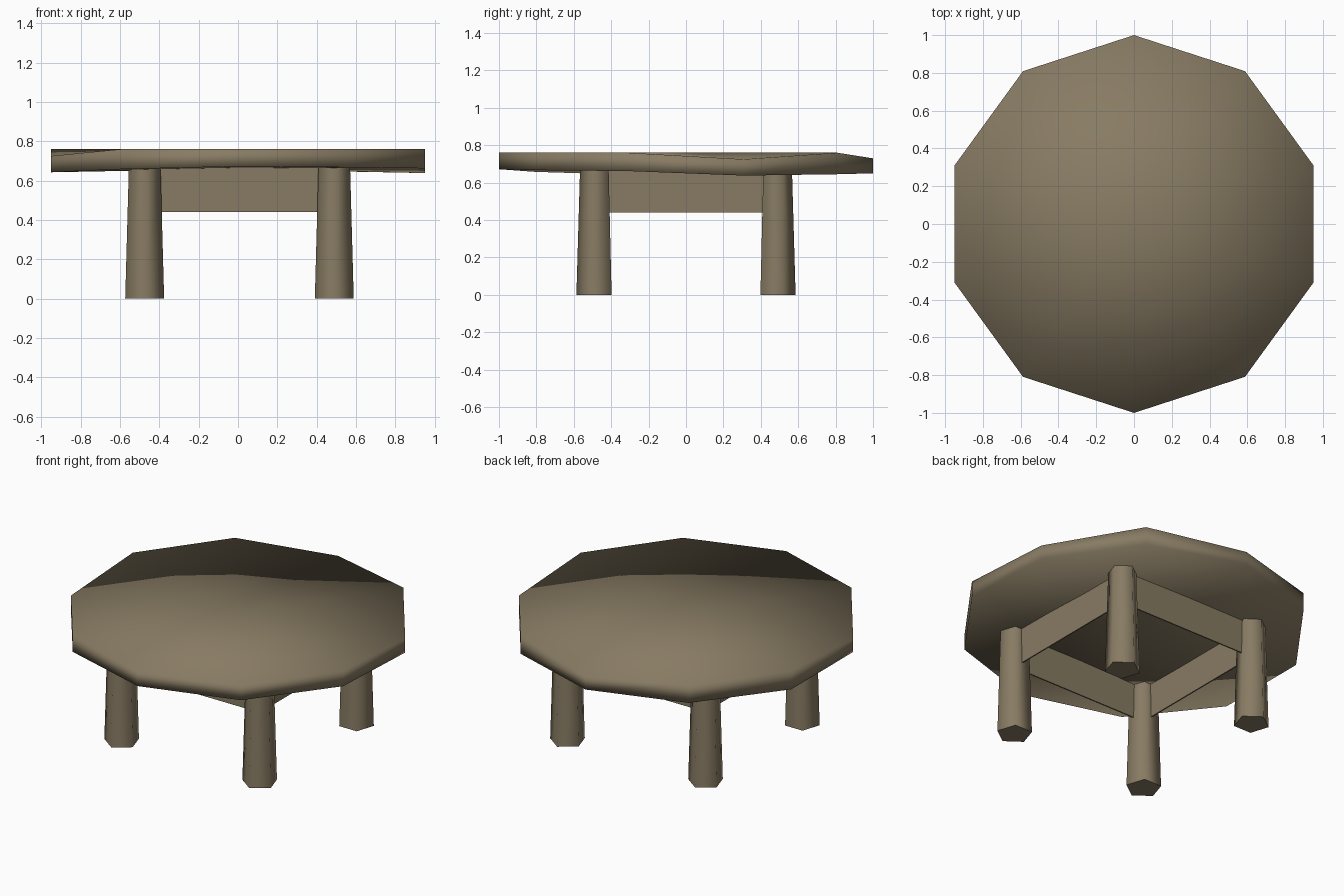
import bpy, bmesh, math

if "Cube" in bpy.data.objects:
    bpy.data.objects.remove(bpy.data.objects["Cube"])

wood = bpy.data.materials.new("brown wood")
wood.diffuse_color = (0.245, 0.198, 0.125, 1)
wood.use_nodes = True
wood.node_tree.nodes["Principled BSDF"].inputs["Base Color"].default_value = wood.diffuse_color


def finish(name, bm, smooth=None):
    """Turn a bmesh into a named object; smooth(face) picks the smooth faces."""
    bmesh.ops.recalc_face_normals(bm, faces=bm.faces)
    for f in bm.faces:
        f.smooth = bool(smooth and smooth(f))
    mesh = bpy.data.meshes.new(name)
    bm.to_mesh(mesh)
    bm.free()
    mesh.materials.append(wood)
    obj = bpy.data.objects.new(name, mesh)
    bpy.context.collection.objects.link(obj)
    return obj


def ring_solid(bm, lower, upper, low_mid, high_mid):
    """Closed drum between two rings, capped with triangle fans."""
    lo = [bm.verts.new(p) for p in lower]
    hi = [bm.verts.new(p) for p in upper]
    a, b = bm.verts.new(low_mid), bm.verts.new(high_mid)
    n = len(lo)
    for i in range(n):
        j = (i + 1) % n
        bm.faces.new((lo[i], lo[j], hi[j], hi[i]))
        bm.faces.new((hi[i], hi[j], b))
        bm.faces.new((lo[j], lo[i], a))


# Tabletop: slightly warped ten-sided slab, smooth all over
top_z = [0.725, 0.76, 0.73, 0.76, 0.76, 0.725, 0.76, 0.76, 0.76, 0.76]
low_z = [0.638, 0.645, 0.65, 0.65, 0.642, 0.642, 0.658, 0.672, 0.667, 0.662]
angles = [math.radians(18 + 36 * i) for i in range(10)]
bm = bmesh.new()
ring_solid(bm,
           [(math.cos(a), math.sin(a), z) for a, z in zip(angles, low_z)],
           [(math.cos(a), math.sin(a), z) for a, z in zip(angles, top_z)],
           (0, 0, 0.66), (0, 0, 0.76))
finish("tabletop", bm, lambda f: True)

# Legs: tapered five-sided posts, one corner pointing outward to front or back
CX, D, LEG_TOP = 0.0075, 0.482, 0.69
for side, sx in (("left", -1), ("right", 1)):
    for end, sy in (("front", -1), ("back", 1)):
        x, y = CX + sx * D, sy * D

        def ring(r, z):
            return [(x + r * math.sin(k * math.tau / 5),
                     y + sy * r * math.cos(k * math.tau / 5), z) for k in range(5)]

        bm = bmesh.new()
        ring_solid(bm, ring(0.104, 0), ring(0.084, LEG_TOP), (x, y, 0), (x, y, LEG_TOP))
        leg = finish(f"{end}_{side}_leg", bm, lambda f: abs(f.normal.z) < 0.5)
        # keep the leg ends crisp
        for e in leg.data.edges:
            z0, z1 = (leg.data.vertices[v].co.z for v in e.vertices)
            e.use_edge_sharp = abs(z0 - z1) < 0.01

# Apron: thin boards joining the leg centres
LOW, HIGH, THICK = 0.44, 0.67, 0.008
for name, px, py, sx, sy in (("front_apron", CX, -D, 2 * D, THICK),
                             ("back_apron", CX, D, 2 * D, THICK),
                             ("left_apron", CX - D, 0, THICK, 2 * D),
                             ("right_apron", CX + D, 0, THICK, 2 * D)):
    bm = bmesh.new()
    bmesh.ops.create_cube(bm, size=1)
    bmesh.ops.scale(bm, vec=(sx, sy, HIGH - LOW), verts=bm.verts)
    bmesh.ops.translate(bm, vec=(px, py, (LOW + HIGH) / 2), verts=bm.verts)
    finish(name, bm)
